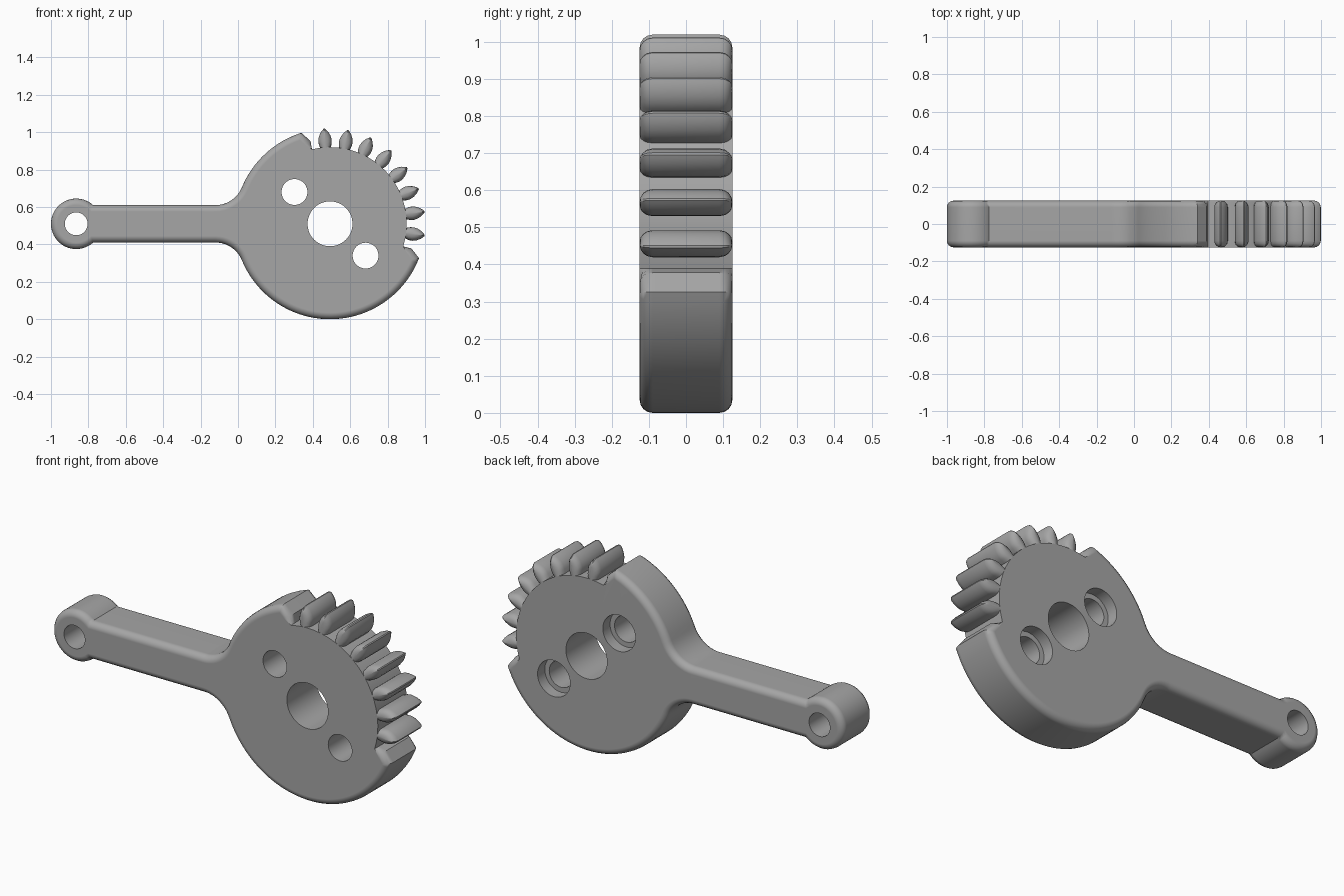
import bpy
import bmesh
from math import sin, cos, atan2, radians, degrees, sqrt, hypot, asin

cube = bpy.data.objects.get("Cube")
if cube:
    bpy.data.objects.remove(cube, do_unlink=True)

CX, CZ = 0.492, 0.51        # gear axis
HALF = 0.125                # half thickness
ROUND = 0.035               # edge rounding
R, ROOT = 0.51, 0.41        # outer and root radius
ARM = 0.10                  # arm half height
EYE_X, EYE_R = -0.865, 0.135
MID, PITCH, TEETH = 43.2, 14.35, 8

grey = bpy.data.materials.new("plain grey")
grey.use_nodes = True
colour = (0.38, 0.38, 0.38, 1)
grey.diffuse_color = colour
grey.node_tree.nodes["Principled BSDF"].inputs["Base Color"].default_value = colour


def finish(bm, name):
    bmesh.ops.recalc_face_normals(bm, faces=bm.faces)
    mesh = bpy.data.meshes.new(name)
    bm.to_mesh(mesh)
    bm.free()
    obj = bpy.data.objects.new(name, mesh)
    bpy.context.collection.objects.link(obj)
    mesh.materials.append(grey)
    return obj


def activate(obj):
    bpy.ops.object.select_all(action="DESELECT")
    obj.select_set(True)
    bpy.context.view_layer.objects.active = obj


def arc(cx, cz, r, a0, a1, n):
    steps = [radians(a0 + (a1 - a0) * i / n) for i in range(n + 1)]
    return [(cx + r * cos(a), cz + r * sin(a)) for a in steps]


def polar(r, a):
    return (CX + r * cos(radians(a)), CZ + r * sin(radians(a)))


def cut(target, x, z, r, y0, y1):
    bm = bmesh.new()
    ring = [bm.verts.new((px, y0, pz)) for px, pz in arc(x, z, r, 0, 360, 48)[:-1]]
    face = bm.faces.new(ring)
    ext = bmesh.ops.extrude_face_region(bm, geom=[face])["geom"]
    bmesh.ops.translate(bm, vec=(0, y1 - y0, 0),
                        verts=[v for v in ext if isinstance(v, bmesh.types.BMVert)])
    cutter = finish(bm, "hole_cutter")
    cutter.hide_render = True
    activate(target)
    mod = target.modifiers.new("hole", "BOOLEAN")
    mod.operation, mod.solver, mod.object = "DIFFERENCE", "EXACT", cutter
    bpy.ops.object.modifier_apply(modifier=mod.name)
    bpy.data.objects.remove(cutter, do_unlink=True)


# Outline: upper disc, neck fillet, arm, eye, then the lower half
arm_x = -0.12
dx = CX - arm_x
fillet = (dx * dx + ARM * ARM - R * R) / (2 * (R - ARM))
tangent = degrees(atan2(ARM + fillet, -dx))
start, end = MID + 64.3, MID - 64.3
eye_a = degrees(asin(ARM / EYE_R))
neck = arc(arm_x, CZ + ARM + fillet, fillet, tangent - 180, -90, 10)
outline = arc(CX, CZ, R, start, tangent, 16)[:-1] + neck
outline += arc(EYE_X, CZ, EYE_R, eye_a, 360 - eye_a, 48)
outline += [(x, 2 * CZ - z) for x, z in reversed(neck)]
outline += arc(CX, CZ, R, 360 - tangent, 360 + end, 44)[1:]
# Half tooth flank, root arc, half tooth flank
outline.append(polar(0.455, end + 4.2))
outline += arc(CX, CZ, ROOT, end + 3.9, start - 3.9, 20)
outline.append(polar(0.455, start - 4.2))

# Body plate, rounded everywhere but along the root arc
bm = bmesh.new()
face = bm.faces.new([bm.verts.new((x, -HALF, z)) for x, z in outline])
ext = bmesh.ops.extrude_face_region(bm, geom=[face])["geom"]
bmesh.ops.translate(bm, vec=(0, 2 * HALF, 0),
                    verts=[v for v in ext if isinstance(v, bmesh.types.BMVert)])


def on_root(v):
    return abs(hypot(v.co.x - CX, v.co.z - CZ) - ROOT) < 0.001


rim = [e for e in bm.edges if abs(e.verts[0].co.y - e.verts[1].co.y) < 0.001
       and not all(on_root(v) for v in e.verts)]
bmesh.ops.bevel(bm, geom=rim, offset=ROUND, offset_type="OFFSET", segments=4,
                profile=0.5, affect="EDGES", clamp_overlap=False)
body = finish(bm, "lever_body")

# Axle hole, eye hole and two screw holes with recesses at the back
cut(body, CX, CZ, 0.12, -0.3, 0.3)
cut(body, EYE_X, CZ, 0.061, -0.3, 0.3)
for s in (-1, 1):
    cut(body, CX + s * 0.19, CZ - s * 0.17, 0.069, -0.3, 0.3)
    cut(body, CX + s * 0.19, CZ - s * 0.17, 0.095, HALF - 0.06, 0.3)

# Gear teeth: pointed profile lofted along y with rounded ends
half = [(0.39, 0.026), (0.41, 0.029), (0.43, 0.035), (0.45, 0.036), (0.47, 0.031),
        (0.49, 0.021), (0.503, 0.01), (0.51, 0.003)]
profile = [(r, w) for r, w in half] + [(r, -w) for r, w in reversed(half)]
depths = [0, 0.003, 0.01, 0.02, ROUND]
layers = [(-HALF + d, d) for d in depths] + [(HALF - d, d) for d in reversed(depths)]


def tooth(index):
    a = radians(MID + PITCH * ((TEETH - 1) / 2 - index))
    bm = bmesh.new()
    rings = []
    for y, d in layers:
        inset = ROUND - sqrt(ROUND ** 2 - (ROUND - d) ** 2)
        ring = []
        for r, w in profile:
            r = 0.39 + (r - 0.39) * (1 - inset / 0.12)
            w *= 1 - inset / 0.038
            ring.append(bm.verts.new((CX + r * cos(a) - w * sin(a), y,
                                      CZ + r * sin(a) + w * cos(a))))
        rings.append(ring)
    n = len(profile)
    for lo, hi in zip(rings, rings[1:]):
        for i in range(n):
            j = (i + 1) % n
            bm.faces.new((lo[i], lo[j], hi[j], hi[i]))
    bm.faces.new(rings[0])
    bm.faces.new(rings[-1])
    return finish(bm, f"gear_tooth_{index + 1}")


parts = [body] + [tooth(i) for i in range(TEETH)]
for part in parts:
    activate(part)
    bpy.ops.object.shade_smooth_by_angle(angle=radians(35))
mod = body.modifiers.new("flat faces", "WEIGHTED_NORMAL")
mod.keep_sharp = True
